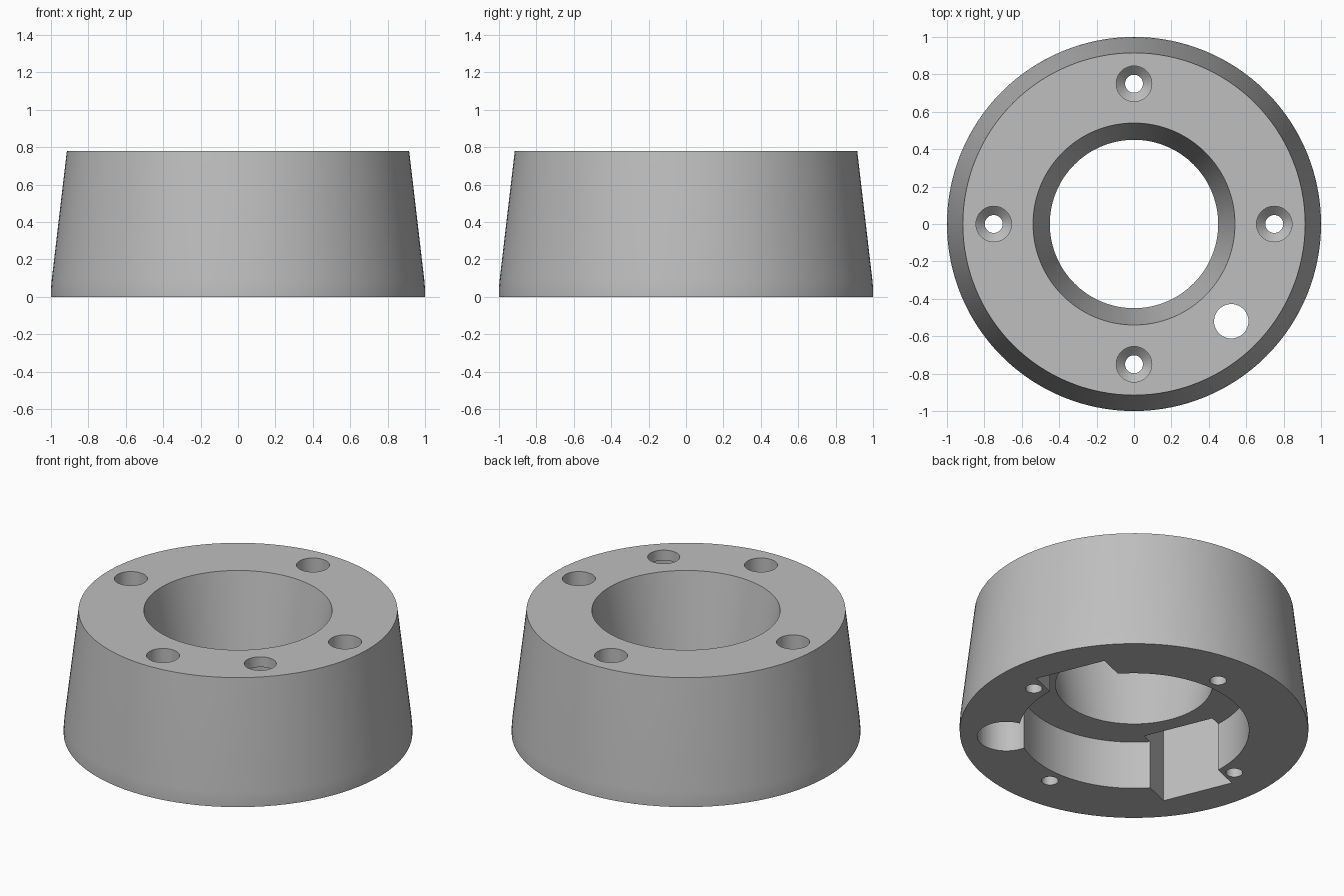
import bpy
import bmesh
import math
from mathutils import Matrix

cube = bpy.data.objects.get("Cube")
if cube:
    bpy.data.objects.remove(cube, do_unlink=True)

grey = bpy.data.materials.new("plain grey")
grey.use_nodes = True
colour = (0.52, 0.52, 0.52, 1)
grey.diffuse_color = colour
grey.node_tree.nodes["Principled BSDF"].inputs["Base Color"].default_value = colour


def make_object(name, bm):
    bmesh.ops.recalc_face_normals(bm, faces=bm.faces)
    mesh = bpy.data.meshes.new(name)
    bm.to_mesh(mesh)
    bm.free()
    mesh.materials.append(grey)
    obj = bpy.data.objects.new(name, mesh)
    bpy.context.collection.objects.link(obj)
    return obj


def lathe(name, profile, steps, closed=False, centre=(0, 0)):
    """Revolve (radius, height) points; open profiles get flat end caps."""
    bm = bmesh.new()
    rings = []
    for r, z in profile:
        angles = [math.tau * i / steps for i in range(steps)]
        rings.append([bm.verts.new((centre[0] + r * math.cos(a),
                                    centre[1] + r * math.sin(a), z)) for a in angles])
    pairs = list(zip(rings, rings[1:]))
    if closed:
        pairs.append((rings[-1], rings[0]))
    else:
        bm.faces.new(rings[0])
        bm.faces.new(rings[-1])
    for low, high in pairs:
        for i in range(steps):
            j = (i + 1) % steps
            bm.faces.new((low[i], low[j], high[j], high[i]))
    return make_object(name, bm)


def box(name, near, far, half_width, low, high, angle):
    """Box reaching outwards from the axis, turned to the given angle."""
    bm = bmesh.new()
    bmesh.ops.create_cube(bm, size=1)
    bmesh.ops.scale(bm, verts=bm.verts, vec=(far - near, 2 * half_width, high - low))
    bmesh.ops.translate(bm, verts=bm.verts, vec=((near + far) / 2, 0, (low + high) / 2))
    bmesh.ops.rotate(bm, verts=bm.verts, matrix=Matrix.Rotation(angle, 3, "Z"))
    return make_object(name, bm)


# Tapered ring with a flared bore and a wide recess underneath
TOP = 0.78
body = lathe("tapered_ring", [(1, 0), (1, 0.04), (0.996, 0.09), (0.915, TOP),
                              (0.54, TOP), (0.45, 0.305), (0.66, 0.305), (0.66, 0)],
             128, closed=True)

cutters = []

# Four deep countersunk screw holes
for k in range(4):
    a = k * math.pi / 2
    spot = (0.75 * math.cos(a), 0.75 * math.sin(a))
    cutters.append(lathe("screw_hole_cutter", [(0.048, -0.1), (0.048, 0.51), (0.095, 0.557),
                                               (0.095, TOP + 0.1)], 40, centre=spot))

# Cable hole through the top, with a wider pocket below it
cutters.append(lathe("cable_hole_cutter", [(0.167, -0.1), (0.167, 0.715), (0.092, 0.715),
                                           (0.092, TOP + 0.1)], 48, centre=(0.52, -0.52)))

# Two opposite rectangular pockets in the underside
for turn in (0, math.pi):
    cutters.append(box("pocket_cutter", 0.55, 0.79, 0.22, -0.1, 0.5,
                       math.radians(22.5) + turn))

for cutter in cutters:
    cut = body.modifiers.new("cut", "BOOLEAN")
    cut.operation = "DIFFERENCE"
    cut.solver = "EXACT"
    cut.object = cutter

# Apply the cuts, then discard the cutters
bpy.context.view_layer.update()
result = bpy.data.meshes.new_from_object(body.evaluated_get(bpy.context.evaluated_depsgraph_get()))
body.modifiers.clear()
body.data = result
body.data.materials.clear()
body.data.materials.append(grey)
for cutter in cutters:
    bpy.data.objects.remove(cutter, do_unlink=True)

bpy.ops.object.select_all(action="DESELECT")
body.select_set(True)
bpy.context.view_layer.objects.active = body
bpy.ops.object.shade_smooth_by_angle(angle=math.radians(25))
